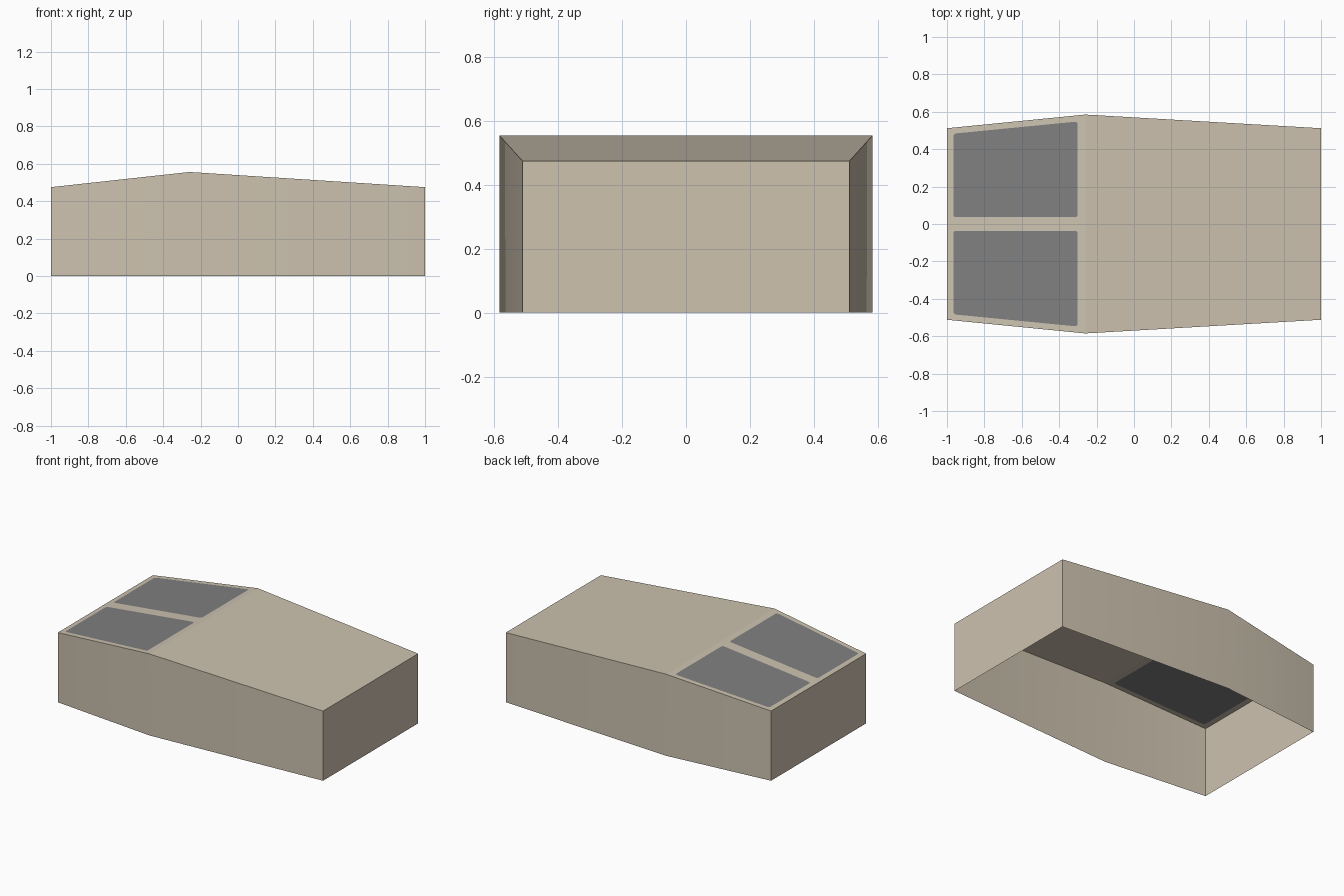
import bpy, bmesh
from mathutils import Vector

if "Cube" in bpy.data.objects:
    bpy.data.objects.remove(bpy.data.objects["Cube"])

HUMP, END_Y, HUMP_Y, END_Z, HUMP_Z = -0.26, 0.512, 0.585, 0.475, 0.556


def lerp_x(x, end, hump):
    """Value at x: 'end' at both ends, 'hump' at the hump line."""
    t = (x + 1) / (HUMP + 1) if x < HUMP else (1 - x) / (1 - HUMP)
    return end + (hump - end) * t


def top(x, y):
    return Vector((x, y, lerp_x(x, END_Z, HUMP_Z)))


def material(name, col):
    m = bpy.data.materials.new(name)
    m.diffuse_color = (*col, 1)
    m.use_nodes = True
    m.node_tree.nodes["Principled BSDF"].inputs["Base Color"].default_value = m.diffuse_color
    return m


def rounded(corners, r=0.016, n=3):
    """Round the corners of a 2D outline with small curves."""
    pts = []
    for i, c in enumerate(corners):
        c = Vector(c)
        a = c + (Vector(corners[i - 1]) - c).normalized() * r
        b = c + (Vector(corners[(i + 1) % len(corners)]) - c).normalized() * r
        for k in range(n + 1):
            t = k / n
            pts.append(a * (1 - t) ** 2 + c * 2 * t * (1 - t) + b * t * t)
    return pts


beige = material("beige plastic", (0.61, 0.54, 0.43))
grey = material("grey button", (0.216, 0.216, 0.216))
bm = bmesh.new()

# Side walls, open underneath
outline = [(-1, -END_Y), (HUMP, -HUMP_Y), (1, -END_Y),
           (1, END_Y), (HUMP, HUMP_Y), (-1, END_Y)]
low = [bm.verts.new((x, y, 0)) for x, y in outline]
high = [bm.verts.new(top(x, y)) for x, y in outline]
for i in range(6):
    j = (i + 1) % 6
    bm.faces.new((low[i], low[j], high[j], high[i])).smooth = True

# Rear top panel
bm.faces.new(high[1:5])

# Two buttons cut flush into the front top panel
front = [high[0], high[1], high[4], high[5]]
edges = [bm.edges.get((front[i], front[(i + 1) % 4])) for i in range(4)]
for s in (1, -1):
    quad = [(-0.966, 0.037 * s), (-0.301, 0.037 * s),
            (-0.301, 0.548 * s), (-0.966, 0.483 * s)]
    if s < 0:
        quad.reverse()
    face = bm.faces.new([bm.verts.new(top(*p)) for p in rounded(quad)])
    face.material_index = 1
    edges += list(face.edges)
slope = Vector((END_Z - HUMP_Z, 0, HUMP + 1)).normalized()
fill = bmesh.ops.triangle_fill(bm, edges=edges, use_beauty=True, normal=slope)
for f in [g for g in fill["geom"] if isinstance(g, bmesh.types.BMFace)]:
    f.normal_update()
    if f.normal.z < 0:
        f.normal_flip()

# Hard corners between walls and top; only the gentle side bend stays smooth
bm.normal_update()
for e in bm.edges:
    e.smooth = len(e.link_faces) == 2 and e.calc_face_angle(3) < 0.5

me = bpy.data.meshes.new("shell")
bm.to_mesh(me)
bm.free()
me.materials.append(beige)
me.materials.append(grey)
bpy.context.collection.objects.link(bpy.data.objects.new("shell", me))
